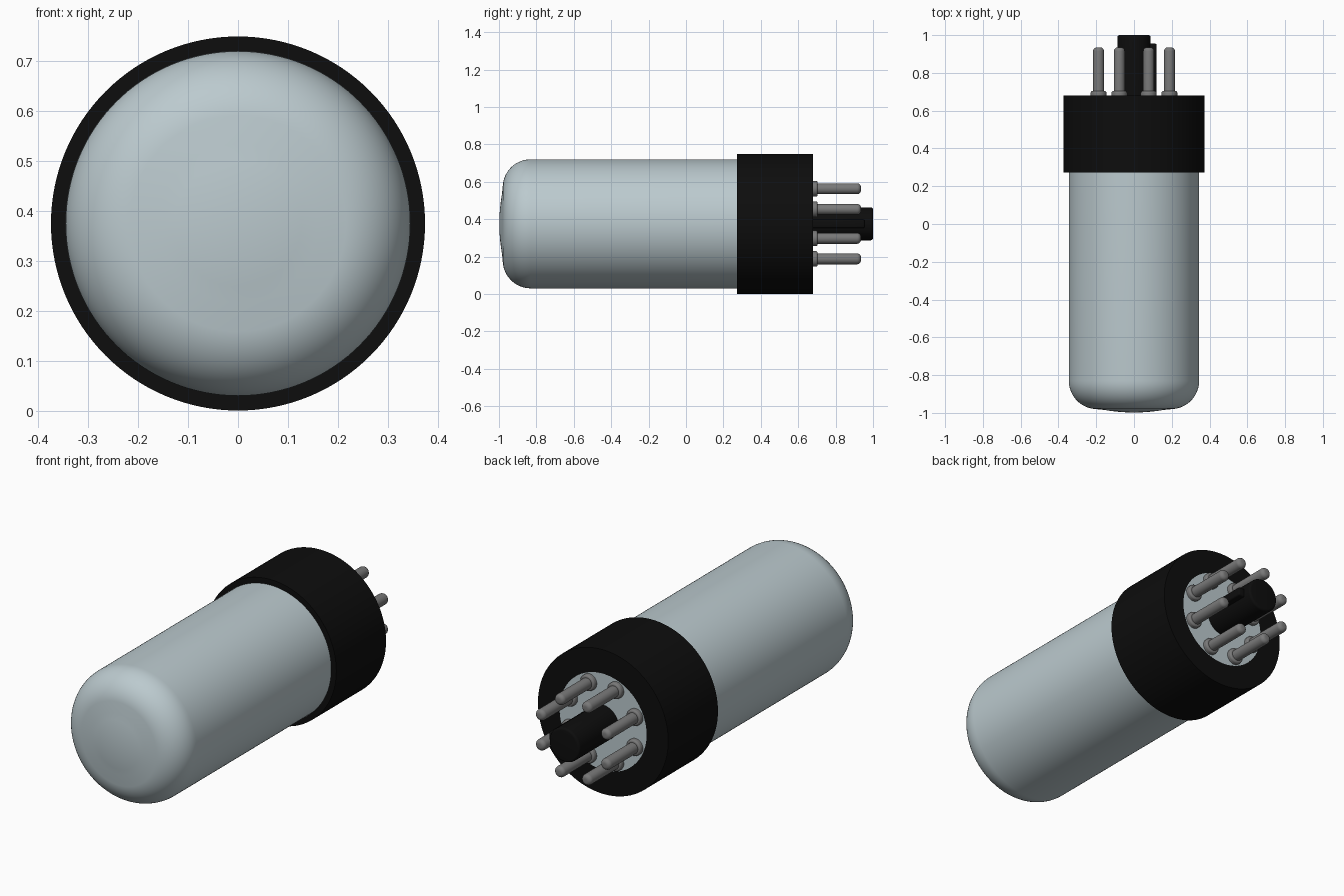
import bpy, bmesh, math
from mathutils import Matrix, Vector

cube = bpy.data.objects.get("Cube")
if cube:
    bpy.data.objects.remove(cube, do_unlink=True)

AXIS_Z = 0.375


def material(name, rgb):
    mat = bpy.data.materials.new(name)
    mat.use_nodes = True
    color = (*rgb, 1)
    mat.diffuse_color = color
    mat.node_tree.nodes["Principled BSDF"].inputs["Base Color"].default_value = color
    return mat


glass = material("pale grey glass", (0.50, 0.59, 0.62))
black = material("black plastic", (0.004, 0.004, 0.004))
metal = material("grey metal", (0.19, 0.19, 0.19))


def finish(bm, name, mat, angle=35):
    bmesh.ops.recalc_face_normals(bm, faces=bm.faces)
    mesh = bpy.data.meshes.new(name)
    bm.to_mesh(mesh)
    bm.free()
    mesh.materials.append(mat)
    obj = bpy.data.objects.new(name, mesh)
    bpy.context.collection.objects.link(obj)
    bpy.ops.object.select_all(action="DESELECT")
    obj.select_set(True)
    bpy.context.view_layer.objects.active = obj
    bpy.ops.object.shade_smooth_by_angle(angle=math.radians(angle))
    return obj


def lathe(name, profile, mat, segments=96, x=0, z=AXIS_Z, closed=False):
    """Revolve (radius, y) points around an axis running along y."""
    bm = bmesh.new()
    verts = [bm.verts.new((r, y, 0)) for r, y in profile]
    edges = [bm.edges.new(pair) for pair in zip(verts, verts[1:])]
    if closed:
        edges.append(bm.edges.new((verts[-1], verts[0])))
    bmesh.ops.spin(bm, geom=verts + edges, cent=(0, 0, 0), axis=(0, 1, 0),
                   angle=math.tau, steps=segments, use_duplicate=False)
    bmesh.ops.remove_doubles(bm, verts=bm.verts, dist=0.0001)
    bmesh.ops.translate(bm, verts=bm.verts, vec=(x, 0, z))
    return finish(bm, name, mat)


def arc(r, y, radius, start, end, steps):
    """Profile points on an arc; angles are in degrees from the radial direction."""
    angles = [math.radians(start + (end - start) * i / steps) for i in range(steps + 1)]
    return [(r + radius * math.cos(a), y + radius * math.sin(a)) for a in angles]


# Glass bulb: shallow dome, rounded shoulder, straight wall
dome = [(0.19 * i / 6, -0.998 + 0.02 * (i / 6) ** 2) for i in range(6)]
shoulder = arc(0.195, -0.83, 0.15, -82, 0, 14)
lathe("glass_bulb", dome + shoulder + [(0.345, 0.30)], glass, 128)

# Base collar with an open centre, filled by the pin plate
lathe("base_collar", [(0.338, 0.272), (0.374, 0.272), (0.374, 0.68), (0.25, 0.68),
                      (0.25, 0.64), (0.338, 0.64)], black, 128, closed=True)
lathe("pin_plate", [(0, 0.65), (0.25, 0.65), (0.25, 0.68), (0, 0.68)], glass)

# Ring of eight pins with small footings
for i in range(8):
    a = math.radians(22.5 + 45 * i)
    x, z = 0.203 * math.cos(a), AXIS_Z + 0.203 * math.sin(a)
    tip = arc(0.009, 0.915, 0.02, 0, 90, 6)
    lathe(f"pin_{i + 1}", [(0, 0.67), (0.029, 0.67)] + tip + [(0, 0.935)],
          metal, 24, x, z)
    foot = arc(0.032, 0.694, 0.01, 0, 90, 4)
    lathe(f"pin_footing_{i + 1}", [(0, 0.67), (0.042, 0.67)] + foot + [(0, 0.704)],
          metal, 24, x, z)

# Central locating post with a softened end
post_end = arc(0.076, 0.988, 0.012, 0, 90, 5)
lathe("locating_post", [(0, 0.67), (0.088, 0.67)] + post_end + [(0, 1.0)], black, 64)

# Key rib along the left side of the post
bm = bmesh.new()
bmesh.ops.create_cube(bm, size=1)
bmesh.ops.transform(bm, verts=bm.verts, matrix=Matrix.Translation(
    Vector((0.09, 0.8125, AXIS_Z))) @ Matrix.Diagonal((0.06, 0.285, 0.045, 1)))
bmesh.ops.bevel(bm, geom=bm.edges[:], offset=0.008, segments=3, affect="EDGES", profile=0.5)
finish(bm, "locating_key", black)
